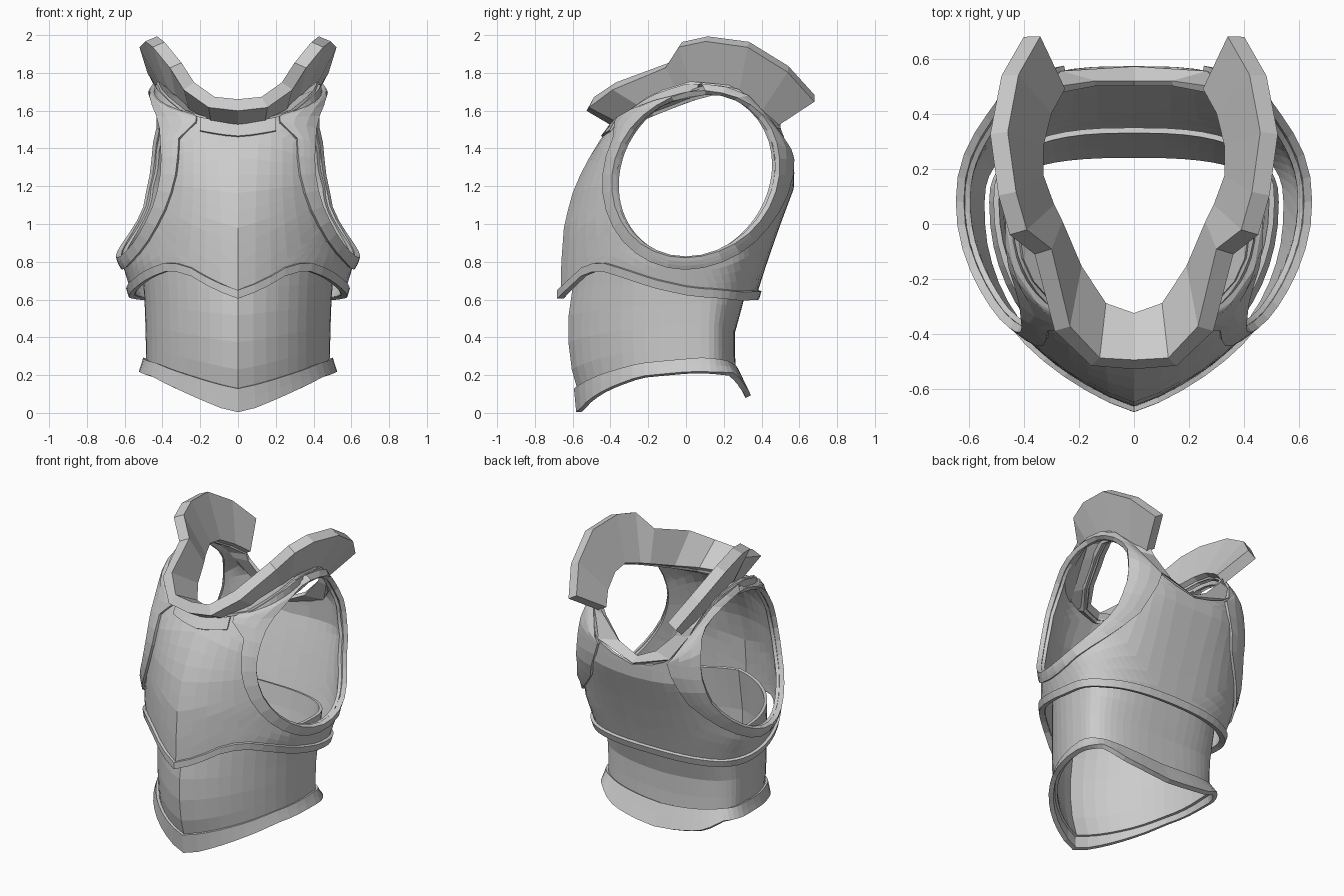
import bpy
from math import sin, cos, pi, atan2

if "Cube" in bpy.data.objects:
    bpy.data.objects.remove(bpy.data.objects["Cube"])

# Body sections: z -> half width, front y, back y, roundness, ridge sharpness
CHEST = [(0.55, .53, -.655, .34, .95, .27), (0.8, .605, -.65, .42, .95, .3),
         (1.0, .60, -.635, .49, .92, .3), (1.2, .56, -.58, .565, .85, .25),
         (1.4, .50, -.475, .56, .74, .12), (1.55, .45, -.365, .49, .7, 0),
         (1.75, .43, -.28, .40, .7, 0)]
WAIST = [(0.0, .485, -.53, .27, .88, .3), (0.25, .475, -.60, .25, .88, .3),
         (0.45, .48, -.62, .25, .9, .3), (0.6, .485, -.60, .30, .9, .28),
         (0.8, .50, -.57, .34, .9, .25)]
# Edge heights around the body: angle from front (0) to back (pi) -> z
CHEST_TOP = [(0, 1.53), (.5, 1.58), (1.0, 1.68), (1.5, 1.745), (2.0, 1.71), (2.4, 1.56), (2.8, 1.36), (pi, 1.27)]
CHEST_LOW = [(0, .61), (.2, .66), (.45, .75), (.65, .755), (.85, .725), (1.15, .67), (1.5, .625), (2.2, .605), (pi, .61)]
TRIM_TOP = [(0, .13), (.5, .2), (1, .26), (1.6, .29), (2.2, .27), (pi, .22)]
TRIM_LOW = [(0, .005), (.15, .03), (.3, .065), (.6, .125), (1, .19), (1.5, .215), (2.25, .205), (2.65, .13), (pi, .085)]


def lerp(table, t):
    if t <= table[0][0]:
        return table[0][1:]
    for a, b in zip(table, table[1:]):
        if t <= b[0]:
            k = (t - a[0]) / (b[0] - a[0])
            return [p + (q - p) * k for p, q in zip(a[1:], b[1:])]
    return table[-1][1:]


def edge(table, t):
    return lerp(table, t)[0]


def surf(table, phi, z, off=0.0):
    """Point of the body surface at angle phi and height z."""
    w, f, b, e, k = lerp(table, z)
    c = 0.08
    s, co = max(0.0, sin(phi)), cos(phi)
    if co >= 0:
        y = c + (f - off - c) * ((1 - k) * co ** e + k * (1 - s))
    else:
        e = max(.56, e - 0.16)
        y = c + (b + off - c) * (-co) ** e
    return ((w + off) * s ** e, y, z)


def loft(name, loops, thick, closed=False):
    """Skin rows of points, mirror to the other side and thicken."""
    n = len(loops[0])
    verts = [p for lp in loops for p in lp]
    faces = [(r * n + i, r * n + (i + 1) % n, (r + 1) * n + (i + 1) % n, (r + 1) * n + i)
             for r in range(len(loops) - 1) for i in range(n if closed else n - 1)]
    me = bpy.data.meshes.new(name)
    me.from_pydata(verts, [], faces)
    ob = bpy.data.objects.new(name, me)
    bpy.context.collection.objects.link(ob)
    m = ob.modifiers.new("mirror", 'MIRROR')
    m.use_clip = True
    s = ob.modifiers.new("thickness", 'SOLIDIFY')
    s.thickness, s.offset = thick, 0
    return ob


def mix(a, b, t):
    return a + (b - a) * t


def arm_hole(a, grow=0.0):
    """Armhole loop point as (phi, z)."""
    z = 1.26 + (.435 + grow) * sin(a)
    y = .05 + (.41 + grow) * cos(a) + .05 * sin(a)
    lo, hi = 0.0, pi
    for _ in range(30):
        mid = (lo + hi) / 2
        if surf(CHEST, mid, z)[1] < y:
            lo = mid
        else:
            hi = mid
    return lo, z


PHIS = [pi * i / 24 for i in range(25)]

# Chest shell: skinned from the armhole out to the neckline, centre lines and hem
outer = [(p, edge(CHEST_TOP, p)) for p in reversed(PHIS)]
outer += [(0, mix(edge(CHEST_TOP, 0), edge(CHEST_LOW, 0), i / 10)) for i in range(1, 10)]
outer += [(p, edge(CHEST_LOW, p)) for p in PHIS]
outer += [(pi, mix(edge(CHEST_LOW, pi), edge(CHEST_TOP, pi), i / 8)) for i in range(1, 8)]
inner = [arm_hole(atan2((z - 1.26) / .46, (p - 1.6) / .72)) for p, z in outer]
loft("chest_shell", [[surf(CHEST, mix(i[0], o[0], t), mix(i[1], o[1], t)) for i, o in zip(inner, outer)]
                     for t in (0, .17, .34, .5, .67, .83, 1)], .02, True)

# Raised armhole surround, wider toward the neck and shoulder blade
angles = [2 * pi * i / 32 for i in range(32)]
hole = [arm_hole(a) for a in angles]


def spread(a):
    p, z = arm_hole(a, .06)
    h = min(1, max(0, (z - 1.0) / .5))
    if cos(a) > 0:
        p = 1.6 + (p - 1.6) * (1 + .3 * h)
    elif z > 1.45:
        p = min(p, .35)
    p = min(pi - .3, max(.28, p))
    return p, min(z, edge(CHEST_TOP, p) - .01)


wide = [spread(a) for a in angles]
loft("armhole_surround", [[surf(CHEST, mix(h[0], w[0], t), mix(h[1], w[1], t), mix(.028, .012, t))
                           for h, w in zip(hole, wide)] for t in (0, .33, .67, 1)], .03, True)

# Border under the front of the collar
front = [.06 * i for i in range(6)]
loft("neck_border", [[surf(CHEST, p, edge(CHEST_TOP, p) - d, .01) for p in front] for d in (0, .07)], .022)

# Hem lip of the chest
loft("chest_hem", [[surf(CHEST, p, edge(CHEST_LOW, p) + d, .012) for p in PHIS] for d in (-.005, .04)], .034)

# Waist plate and its flared bottom trim
loft("waist_plate", [[surf(WAIST, p, mix(edge(TRIM_TOP, p) - .04, .8, t)) for p in PHIS]
                     for t in (0, .2, .4, .6, .8, 1)], .02)
loft("waist_trim", [[surf(WAIST, p, mix(edge(TRIM_LOW, p), edge(TRIM_TOP, p), t),
                          mix(.035 + .03 * min(1, max(0, (p - 1.9) / .6)), .012, t)) for p in PHIS]
                    for t in (0, .5, 1)], .03)

# Collar: neck edge and flared edge, from front centre over the shoulder wing to its back end
NECK = [(0, -.34, 1.53), (.12, -.30, 1.54), (.22, -.16, 1.59), (.29, 0, 1.65), (.32, .06, 1.67), (.36, .17, 1.70),
        (.36, .28, 1.68), (.33, .40, 1.61), (.28, .49, 1.54), (.26, .49, 1.50), (.14, .51, 1.37), (0, .51, 1.30)]
FLARE = [(0, -.51, 1.63), (.14, -.50, 1.645), (.26, -.38, 1.73), (.33, -.10, 1.84), (.42, -.03, 1.95), (.46, .11, 1.98),
         (.49, .33, 1.95), (.45, .54, 1.82), (.37, .68, 1.665)]
loft("collar", [NECK[:9], FLARE], .07)

# Shoulder yoke: closes the shell's top edge to the neck opening
MATCH = [0, .25, .55, .9, 1.15, 1.5, 1.8, 2.1, 2.4, 2.5, 2.8, pi]
loft("shoulder_yoke", [NECK, [surf(CHEST, p, edge(CHEST_TOP, p)) for p in MATCH]], .025)
